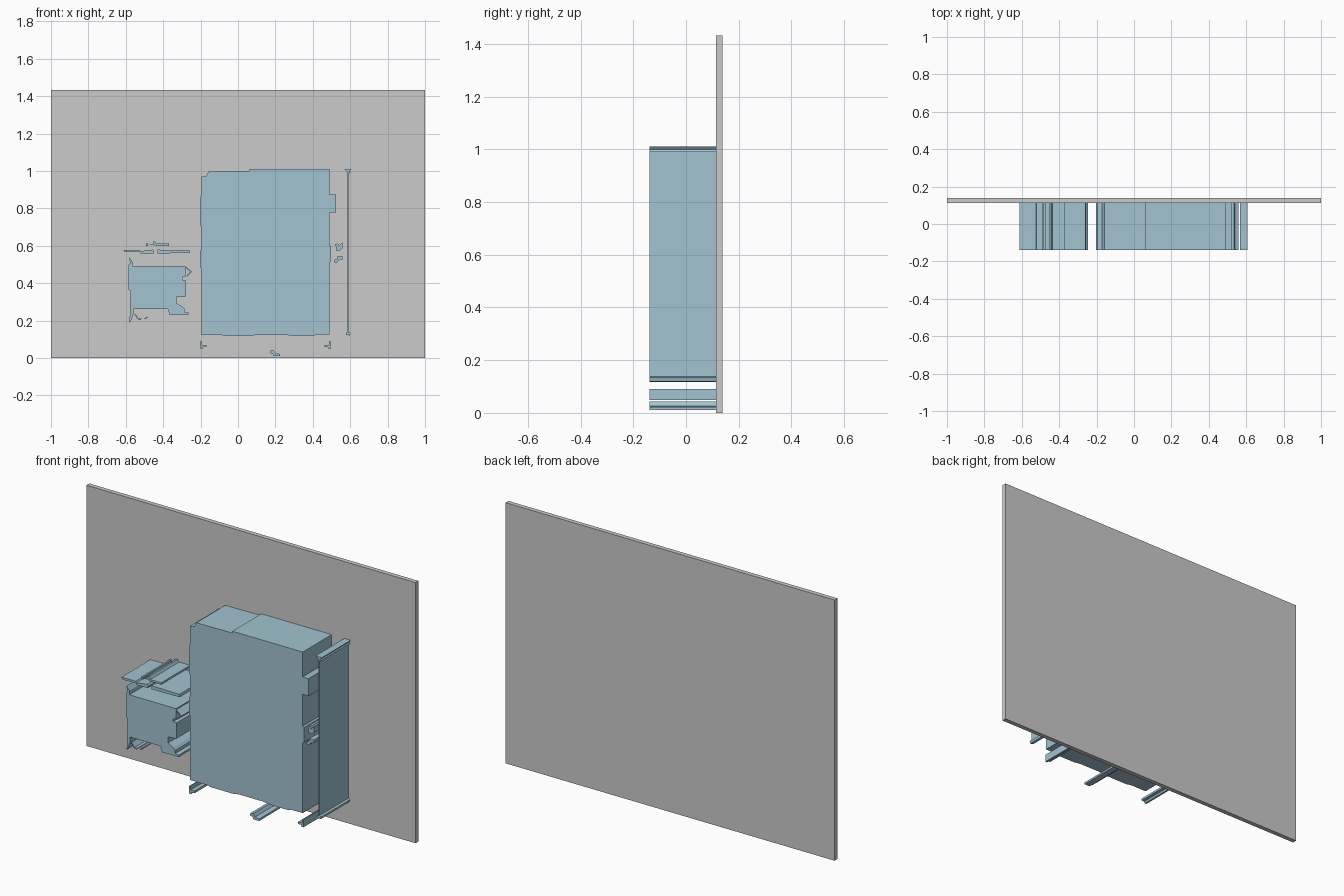
import bpy, bmesh

FRONT, SEAM, BACK = -0.138, 0.113, 0.138

blue = bpy.data.materials.new("blue")
blue.diffuse_color = (0.36, 0.55, 0.64, 1)


def extrude(name, outline, y0=FRONT, y1=SEAM, mat=blue):
    """Extrude an (x, z) outline along y into a closed solid."""
    bm = bmesh.new()
    face = bm.faces.new([bm.verts.new((x, y0, z)) for x, z in outline])
    res = bmesh.ops.extrude_face_region(bm, geom=[face], use_keep_orig=True)
    verts = [v for v in res["geom"] if isinstance(v, bmesh.types.BMVert)]
    bmesh.ops.translate(bm, verts=verts, vec=(0, y1 - y0, 0))
    bmesh.ops.recalc_face_normals(bm, faces=bm.faces)
    mesh = bpy.data.meshes.new(name)
    bm.to_mesh(mesh)
    bm.free()
    if mat:
        mesh.materials.append(mat)
    obj = bpy.data.objects.new(name, mesh)
    bpy.context.collection.objects.link(obj)
    return obj


def mirrored(outline, cx):
    return [(2 * cx - x, z) for x, z in outline]


# Backing panel
extrude("back_panel", [(-1, 0), (1, 0), (1, 1.432), (-1, 1.432)], SEAM, BACK, None)

# Large block with stepped top and side tab
extrude("large_block", [
    (-0.195, 0.97), (-0.17, 0.972), (-0.157, 0.998), (0.062, 1.0), (0.062, 1.01),
    (0.49, 1.01), (0.49, 0.873), (0.525, 0.873), (0.525, 0.777), (0.49, 0.777),
    (0.49, 0.603), (0.498, 0.597), (0.498, 0.517), (0.49, 0.51), (0.49, 0.125),
    (0.42, 0.125), (0.4, 0.118), (0.3, 0.118), (0.25, 0.124), (0.1, 0.124),
    (0.07, 0.118), (-0.07, 0.118), (-0.09, 0.124), (-0.195, 0.124), (-0.195, 0.48),
    (-0.202, 0.485), (-0.202, 0.575), (-0.194, 0.585), (-0.194, 0.7),
    (-0.202, 0.71), (-0.202, 0.86), (-0.195, 0.87)])

# Small block with notched right side and left flange
extrude("small_block", [
    (-0.58, 0.538), (-0.564, 0.515), (-0.564, 0.493), (-0.28, 0.493), (-0.28, 0.435),
    (-0.297, 0.432), (-0.297, 0.418), (-0.278, 0.415), (-0.278, 0.328), (-0.328, 0.325),
    (-0.328, 0.292), (-0.297, 0.275), (-0.285, 0.262), (-0.285, 0.245), (-0.264, 0.242),
    (-0.264, 0.231), (-0.365, 0.231), (-0.375, 0.262), (-0.56, 0.262), (-0.56, 0.232),
    (-0.572, 0.2), (-0.58, 0.187), (-0.574, 0.36), (-0.585, 0.365), (-0.585, 0.5),
    (-0.578, 0.505)])

# Thin ledges above the small block
extrude("left_ledge", [
    (-0.612, 0.578), (-0.525, 0.578), (-0.52, 0.571), (-0.455, 0.58), (-0.448, 0.572),
    (-0.452, 0.56), (-0.52, 0.56), (-0.525, 0.568), (-0.605, 0.566)])
extrude("right_ledge", [
    (-0.43, 0.579), (-0.26, 0.577), (-0.257, 0.562), (-0.37, 0.56), (-0.43, 0.56)])
extrude("upper_ledge", [
    (-0.475, 0.608), (-0.455, 0.61), (-0.455, 0.624), (-0.445, 0.624), (-0.437, 0.611),
    (-0.37, 0.611), (-0.37, 0.6), (-0.44, 0.6), (-0.45, 0.605)])
extrude("upper_ledge_chip", [
    (-0.492, 0.612), (-0.482, 0.612), (-0.482, 0.598), (-0.492, 0.598)])

# Slivers beside and below the small block
extrude("side_hook", [
    (-0.278, 0.488), (-0.246, 0.462), (-0.272, 0.434), (-0.276, 0.437),
    (-0.256, 0.461), (-0.28, 0.483)])
extrude("lower_hook", [
    (-0.55, 0.237), (-0.532, 0.212), (-0.515, 0.212), (-0.52, 0.204), (-0.535, 0.206),
    (-0.555, 0.235)])
extrude("lower_chip", [(-0.5, 0.212), (-0.485, 0.222), (-0.482, 0.217), (-0.497, 0.207)])

# Tall thin rail with flared ends
extrude("tall_rail", [
    (0.568, 1.01), (0.606, 1.01), (0.598, 1.0), (0.602, 0.99), (0.591, 0.99),
    (0.591, 0.138), (0.602, 0.134), (0.598, 0.12), (0.578, 0.124), (0.578, 0.136),
    (0.585, 0.138), (0.585, 0.995)])

# Small fittings between block and rail
extrude("upper_fitting", [
    (0.518, 0.608), (0.535, 0.612), (0.54, 0.6), (0.558, 0.618), (0.558, 0.585),
    (0.545, 0.575), (0.525, 0.575), (0.525, 0.595)])
extrude("lower_fitting", [
    (0.528, 0.543), (0.558, 0.545), (0.558, 0.528), (0.538, 0.522), (0.53, 0.51),
    (0.512, 0.512), (0.514, 0.525), (0.53, 0.528)])

# Paired feet below the large block
foot = [(-0.2, 0.09), (-0.194, 0.09), (-0.192, 0.07), (-0.168, 0.07),
        (-0.168, 0.058), (-0.185, 0.058), (-0.19, 0.048), (-0.2, 0.048)]
extrude("left_foot", foot)
extrude("right_foot", mirrored(foot, 0.147))
extrude("middle_foot", [
    (0.172, 0.04), (0.19, 0.043), (0.2, 0.026), (0.225, 0.022), (0.225, 0.011),
    (0.19, 0.011), (0.185, 0.024), (0.17, 0.026)])
